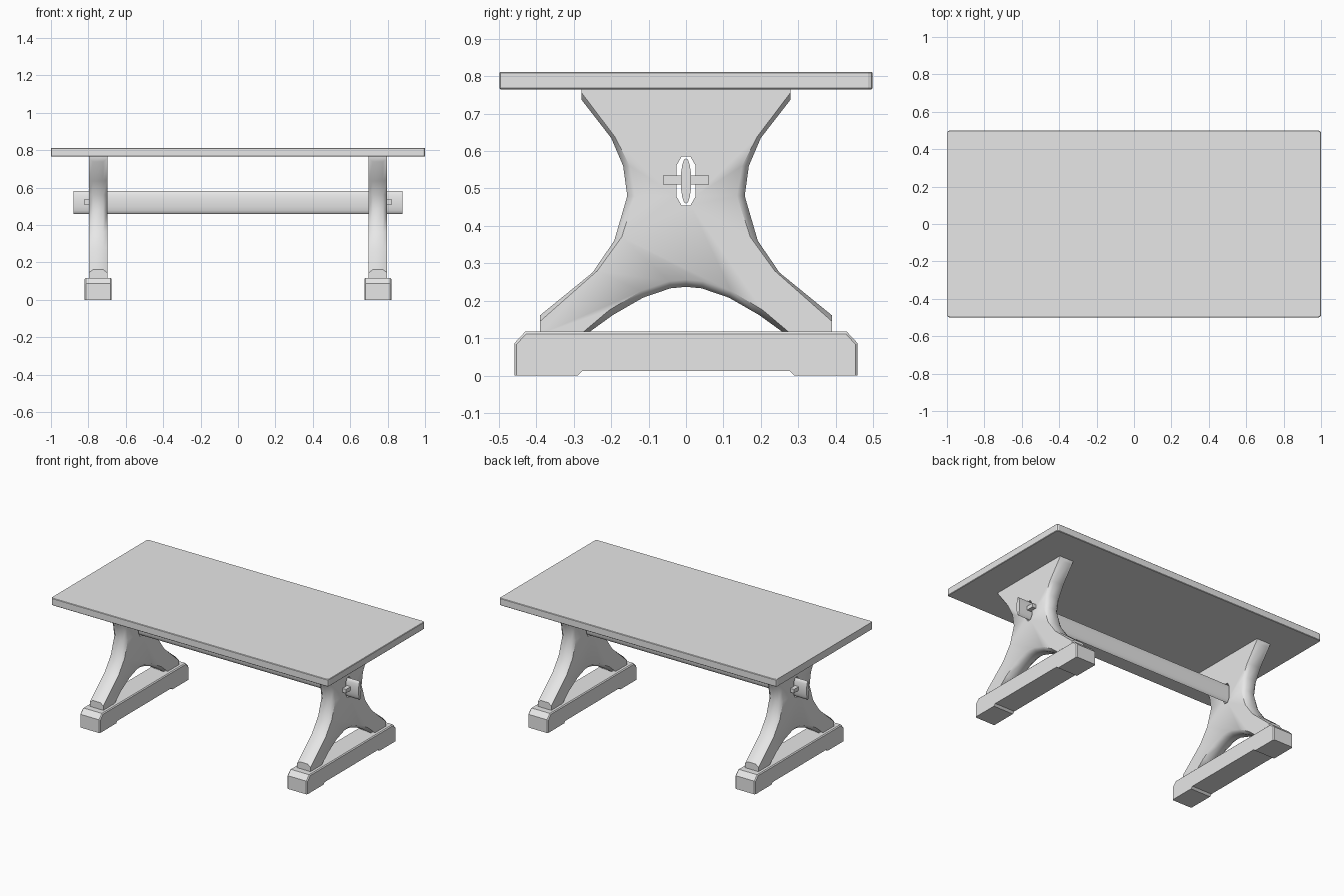
import bpy, bmesh, math

old = bpy.data.objects.get("Cube")
if old:
    bpy.data.objects.remove(old, do_unlink=True)

grey = bpy.data.materials.new("plain grey")
grey.use_nodes = True
grey.diffuse_color = (0.8, 0.8, 0.8, 1)
grey.node_tree.nodes["Principled BSDF"].inputs["Base Color"].default_value = (0.8, 0.8, 0.8, 1)

LEG_X = 0.748


def finish(bm, name, smooth=0):
    bmesh.ops.recalc_face_normals(bm, faces=bm.faces)
    mesh = bpy.data.meshes.new(name)
    bm.to_mesh(mesh)
    bm.free()
    mesh.materials.append(grey)
    ob = bpy.data.objects.new(name, mesh)
    bpy.context.collection.objects.link(ob)
    if smooth:
        shade(ob, smooth)
    return ob


def select(ob):
    bpy.ops.object.select_all(action="DESELECT")
    ob.select_set(True)
    bpy.context.view_layer.objects.active = ob


def shade(ob, degrees):
    select(ob)
    bpy.ops.object.shade_smooth_by_angle(angle=math.radians(degrees))


def loft(loops):
    """Skin a list of (x, [(y, z), ...]) outlines and cap both ends."""
    bm = bmesh.new()
    rings = [[bm.verts.new((x, y, z)) for y, z in pts] for x, pts in loops]
    n = len(rings[0])
    for a, b in zip(rings, rings[1:]):
        for i in range(n):
            j = (i + 1) % n
            bm.faces.new((a[i], a[j], b[j], b[i]))
    bm.faces.new(rings[0])
    bm.faces.new(rings[-1])
    return bm


def mirrored(half):
    """Complete a half outline across y = 0."""
    return half + [(-y, z) for y, z in reversed(half) if y > 0]


def box(name, low, high):
    (x0, y0, z0), (x1, y1, z1) = low, high
    return loft([(x, [(y0, z0), (y1, z0), (y1, z1), (y0, z1)]) for x in (x0, x1)])


# Tabletop with clipped corners and softened rims
bm = box("tabletop", (-1, -0.499, 0.765), (1, 0.499, 0.812))
upright = [e for e in bm.edges if abs(e.verts[0].co.z - e.verts[1].co.z) > 0.01]
bmesh.ops.bevel(bm, geom=upright, offset=0.012, segments=2, profile=0.5, affect="EDGES")
rim = [e for e in bm.edges if abs(e.verts[0].co.z - e.verts[1].co.z) < 0.001]
bmesh.ops.bevel(bm, geom=rim, offset=0.003, segments=1, affect="EDGES")
finish(bm, "tabletop")

# Half outlines of the trestle: flat face, and its rounded bulging edge
face_line = mirrored([
    (0.28, 0.77), (0.28, 0.757), (0.19, 0.638), (0.15, 0.56), (0.136, 0.48),
    (0.172, 0.37), (0.237, 0.28), (0.39, 0.145), (0.39, 0.11),
    (0.282, 0.11), (0.205, 0.175), (0.12, 0.226), (0.045, 0.252), (0, 0.256)])
bulge_line = mirrored([
    (0.28, 0.77), (0.28, 0.738), (0.2, 0.635), (0.168, 0.56), (0.157, 0.48),
    (0.192, 0.36), (0.25, 0.275), (0.39, 0.161), (0.39, 0.11),
    (0.267, 0.11), (0.195, 0.162), (0.115, 0.208), (0.042, 0.233), (0, 0.237)])
slot_line = mirrored([(0.012, 0.585), (0.025, 0.562), (0.025, 0.478), (0.012, 0.455)])
foot_line = mirrored([(0.43, 0.117), (0.459, 0.086), (0.459, 0), (0.29, 0), (0.277, 0.012)])

for side, word in ((1, "left"), (-1, "right")):
    cx = side * LEG_X

    # Trestle panel with a through slot
    leg = finish(loft([(cx - 0.049, face_line), (cx - 0.027, bulge_line),
                       (cx + 0.027, bulge_line), (cx + 0.049, face_line)]),
                 word + "_trestle")
    cutter = finish(loft([(cx - 0.1, slot_line), (cx + 0.1, slot_line)]), "slot_cutter")
    cutter.hide_render = True
    cut = leg.modifiers.new("slot", "BOOLEAN")
    cut.operation = "DIFFERENCE"
    cut.solver = "EXACT"
    cut.object = cutter
    select(leg)
    bpy.ops.object.modifier_apply(modifier="slot")
    bpy.data.objects.remove(cutter, do_unlink=True)
    shade(leg, 50)

    # Foot with sloped toes, softened upper edges and a raised middle
    bm = loft([(cx - 0.072, foot_line), (cx + 0.072, foot_line)])
    soft = [e for e in bm.edges
            if abs(e.verts[0].co.x - e.verts[1].co.x) < 0.01
            and max(v.co.z for v in e.verts) > 0.05]
    bmesh.ops.bevel(bm, geom=soft, offset=0.006, segments=1, affect="EDGES")
    finish(bm, word + "_foot")

    # Locking wedge through the stretcher end
    xs = sorted((side * 0.785, side * 0.823))
    finish(box("wedge", (xs[0], -0.062, 0.51), (xs[1], 0.062, 0.535)), word + "_wedge")

# Stretcher beam: a slim oval bar
oval = [(0.014 * math.cos(math.tau * i / 16), 0.52 + 0.061 * math.sin(math.tau * i / 16))
        for i in range(16)]
finish(loft([(-0.88, oval), (0.88, oval)]), "stretcher", 60)
